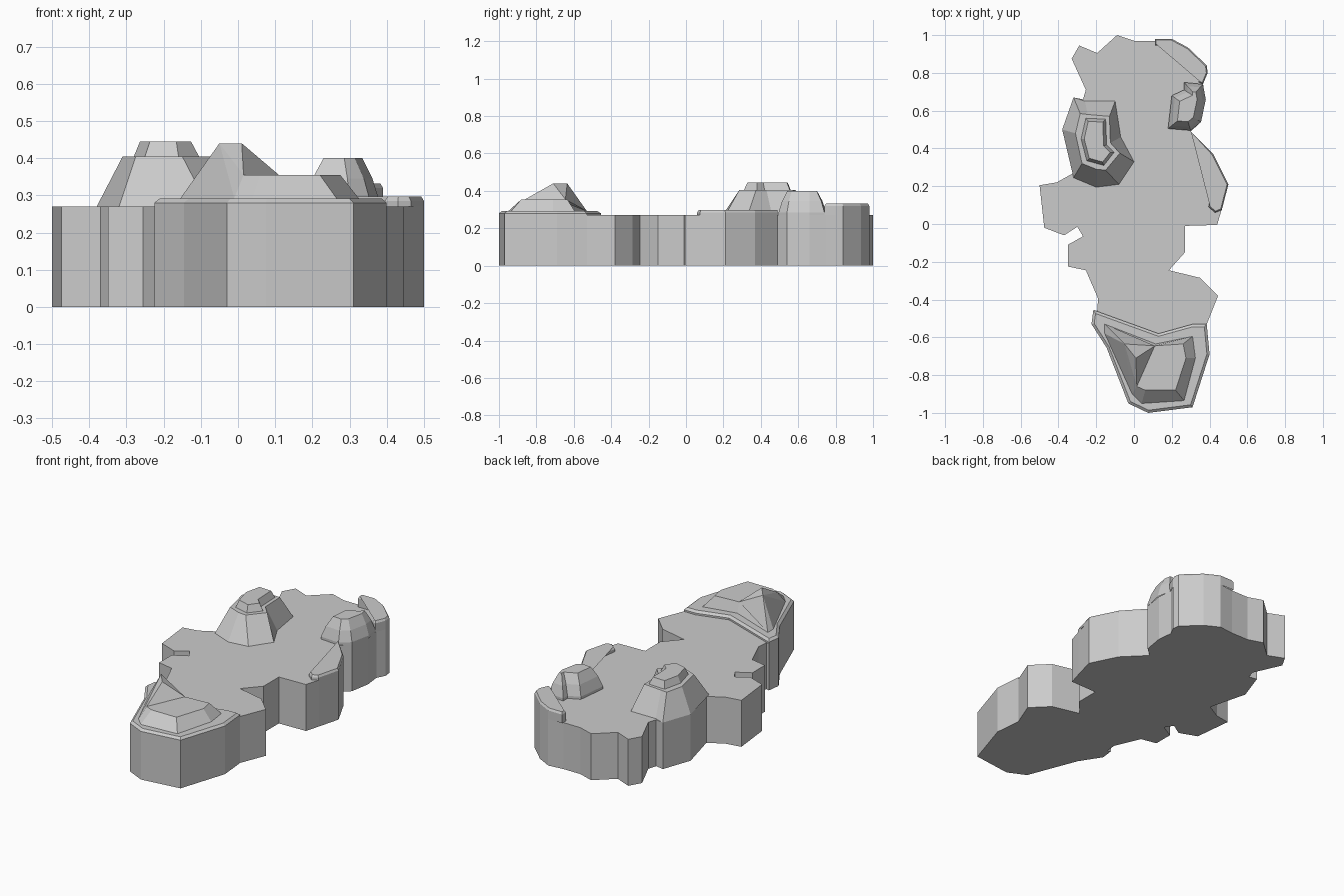
import bpy, bmesh
from mathutils import Vector


def inset(pts, d):
    """Mitred inward offset of a closed clockwise outline."""
    out, n = [], len(pts)
    for i in range(n):
        a, b, c = (Vector(pts[(i + k) % n]) for k in (-1, 0, 1))
        e, f = (b - a).normalized(), (c - b).normalized()
        n1, n2 = Vector((e.y, -e.x)), Vector((f.y, -f.x))
        m = (n1 + n2) / max(1 + n1.dot(n2), 0.5)
        out.append(tuple(b + m * d))
    return out


def finish(name, bm):
    me = bpy.data.meshes.new(name)
    bm.to_mesh(me)
    bm.free()
    ob = bpy.data.objects.new(name, me)
    bpy.context.collection.objects.link(ob)
    return ob


def stack(name, levels, bottom=False):
    """Loft clockwise outlines (outline, z) from low to high and cap the top."""
    bm = bmesh.new()
    rings = [[bm.verts.new((x, y, z)) for x, y in pts] for pts, z in levels]
    n = len(rings[0])
    for lo, hi in zip(rings, rings[1:]):
        for i in range(n):
            j = (i + 1) % n
            bm.faces.new((lo[j], lo[i], hi[i], hi[j]))
    caps = [bm.faces.new(rings[-1][::-1])]
    if bottom:
        caps.append(bm.faces.new(rings[0]))
    bmesh.ops.triangulate(bm, faces=caps)
    return finish(name, bm)


G = 0.27  # plateau height

# Main island slab
coast = [(-.09, 1), (0, .97), (.11, .97), (.2, .98), (.285, .935), (.385, .84),
         (.39, .80), (.365, .75), (.375, .66), (.355, .54), (.30, .49), (.42, .37),
         (.5, .21), (.465, .08), (.44, -.005), (.27, -.01), (.27, -.15),
         (.185, -.245), (.35, -.285), (.445, -.38), (.385, -.53), (.40, -.69),
         (.31, -.97), (.075, -1), (-.03, -.95), (-.145, -.655), (-.225, -.53),
         (-.215, -.455), (-.195, -.46), (-.19, -.395), (-.255, -.245), (-.35, -.225),
         (-.35, -.11), (-.27, -.065), (-.30, -.015), (-.37, -.06), (-.475, -.02),
         (-.5, .205), (-.41, .22), (-.32, .27), (-.38, .5), (-.32, .67),
         (-.27, .66), (-.255, .71), (-.33, .875), (-.29, .945), (-.195, .905)]
stack("island_slab", [(coast, 0), (coast, G)], bottom=True)

# South ledge
ledge = [(-.215, -.455), (.13, -.58), (.31, -.53), (.385, -.53), (.40, -.69),
         (.31, -.97), (.075, -1), (-.03, -.95), (-.145, -.655), (-.225, -.53)]
stack("south_ledge", [(ledge, G), (ledge, .28), (inset(ledge, .014), .292)])

# South mesa and the peak on its corner
foot = [(-.155, -.53), (.115, -.635), (.31, -.595), (.325, -.71),
        (.265, -.935), (.04, -.95), (-.01, -.90), (-.155, -.58)]
top = [(-.09, -.605), (.11, -.645), (.26, -.635), (.275, -.71),
       (.22, -.88), (.06, -.88), (.015, -.86), (-.09, -.63)]
stack("south_mesa", [(foot, .292), (top, .355)])
bm = bmesh.new()
for p in [(-.05, -.635, .44), (.01, -.71, .44), (.11, -.645, .355), (.015, -.86, .355),
          (-.155, -.53, .292), (-.155, -.58, .292), (-.01, -.90, .292)]:
    bm.verts.new(p)
bmesh.ops.convex_hull(bm, input=bm.verts)
finish("south_peak", bm)

# West mesa with small cap
base = [(-.32, .67), (-.26, .65), (-.10, .65), (-.07, .46), (0, .33),
        (-.08, .21), (-.2, .195), (-.32, .245), (-.38, .5)]
shelf = [(-.285, .585), (-.245, .58), (-.13, .57), (-.125, .43), (-.075, .375),
         (-.15, .285), (-.20, .29), (-.275, .32), (-.31, .48)]
stack("west_mesa", [(base, G), (shelf, .405)])
cap = [(-.255, .56), (-.15, .555), (-.145, .42), (-.105, .38),
       (-.16, .31), (-.25, .335), (-.28, .45)]
stack("west_cap", [(cap, .405), (inset(cap, .016), .445)])

# North-east dome
dome = [(.265, .75), (.365, .74), (.38, .66), (.355, .54), (.30, .495),
        (.18, .505), (.2, .68), (.265, .71)]
stack("east_dome", [(dome, G), (dome, .285), (inset(dome, .018), .345),
                    (inset(dome, .045), .40)])

# Raised rims along the coast
east = [(.30, .49), (.42, .37), (.5, .21), (.465, .075), (.43, .06), (.395, .09),
        (.41, .2), (.445, .23), (.385, .37)]
north = [(.11, .98), (.2, .98), (.285, .935), (.385, .84), (.39, .80), (.365, .74),
         (.34, .75), (.36, .80), (.34, .835), (.19, .945), (.11, .945)]
for name, pts, h in (("east_rim", east, .297), ("north_rim", north, .332)):
    stack(name, [(pts, G), (pts, h - .012), (inset(pts, .007), h)])
